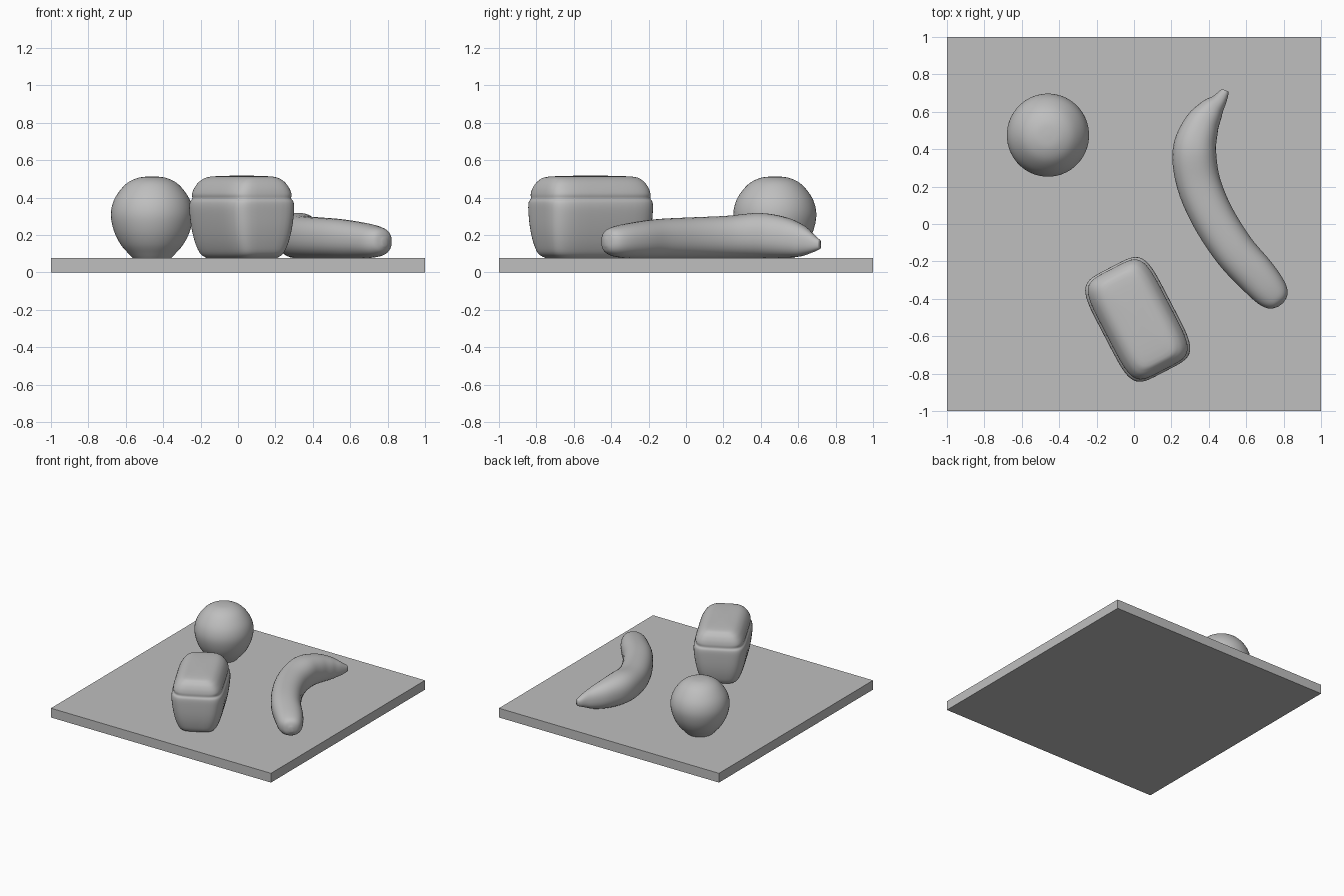
import bpy, bmesh, math
from mathutils import Vector

if "Cube" in bpy.data.objects:
    bpy.data.objects.remove(bpy.data.objects["Cube"])

grey = bpy.data.materials.new("plain grey")
grey.diffuse_color = (0.52, 0.52, 0.52, 1)
grey.use_nodes = True
grey.node_tree.nodes["Principled BSDF"].inputs["Base Color"].default_value = grey.diffuse_color


def finish(name, bm, smooth=True):
    bmesh.ops.recalc_face_normals(bm, faces=bm.faces)
    me = bpy.data.meshes.new(name)
    bm.to_mesh(me)
    bm.free()
    ob = bpy.data.objects.new(name, me)
    bpy.context.collection.objects.link(ob)
    me.materials.append(grey)
    for p in me.polygons:
        p.use_smooth = smooth
    return ob


def spline(rows, steps):
    """Catmull-Rom interpolation through rows of numbers."""
    out = []
    for i in range(len(rows) - 1):
        a, b, c, d = (rows[min(max(i + k, 0), len(rows) - 1)] for k in (-1, 0, 1, 2))
        for s in range(steps):
            t = s / steps
            out.append([0.5 * (2 * q + (r - p) * t + (2 * p - 5 * q + 4 * r - u) * t * t
                               + (3 * q - p - 3 * r + u) * t ** 3)
                        for p, q, r, u in zip(a, b, c, d)])
    return out + [list(rows[-1])]


def superellipse(power, n):
    pts = []
    for k in range(n):
        t = 2 * math.pi * (k + 0.5) / n
        c, s = math.cos(t), math.sin(t)
        pts.append((math.copysign(abs(c) ** (2 / power), c),
                    math.copysign(abs(s) ** (2 / power), s)))
    return pts


def loft(name, rings):
    """Skin a list of rings and close both ends."""
    bm = bmesh.new()
    loops = [[bm.verts.new(p) for p in ring] for ring in rings]
    n = len(loops[0])
    for a, b in zip(loops, loops[1:]):
        for k in range(n):
            bm.faces.new((a[k], a[(k + 1) % n], b[(k + 1) % n], b[k]))
    bm.faces.new(loops[0])
    bm.faces.new(loops[-1])
    return finish(name, bm)


def upright(name, cx, cy, angle, power, profile, n=48):
    """Stack of rounded outlines; profile rows are half width, half depth, height."""
    ca, sa = math.cos(angle), math.sin(angle)
    outline = superellipse(power, n)
    rings = [[(cx + u * a * ca - v * b * sa, cy + u * a * sa + v * b * ca, z)
              for u, v in outline] for a, b, z in spline(profile, 4)]
    return loft(name, rings)


# Square board
bm = bmesh.new()
bmesh.ops.create_cube(bm, size=1)
for v in bm.verts:
    v.co = (v.co.x * 2, v.co.y * 2, (v.co.z + 0.5) * 0.076)
finish("board", bm, smooth=False)

# Round fruit, slightly narrowed at the foot
fruit = [(0.10, 0.074), (0.125, 0.10), (0.168, 0.15), (0.203, 0.22), (0.22, 0.30),
         (0.210, 0.37), (0.178, 0.43), (0.13, 0.48), (0.07, 0.507), (0.01, 0.513)]
upright("round_fruit", -0.46, 0.475, 0, 2, [(r, r * 1.01, z) for r, z in fruit])

# Small loaf with a crease below its domed crust
loaf = [(0.115, 0.23, 0.074), (0.145, 0.272, 0.10), (0.17, 0.294, 0.16),
        (0.188, 0.308, 0.24), (0.199, 0.314, 0.33), (0.196, 0.313, 0.375),
        (0.184, 0.304, 0.395), (0.186, 0.304, 0.42), (0.172, 0.295, 0.455),
        (0.145, 0.272, 0.49), (0.10, 0.225, 0.512), (0.01, 0.04, 0.518)]
upright("loaf", 0.02, -0.51, math.radians(27.5), 5, loaf)

# Banana: x, y, half width, bottom, top along its curve
banana = [(0.785, -0.432, 0.015, 0.14, 0.18), (0.772, -0.415, 0.062, 0.105, 0.225),
          (0.735, -0.368, 0.092, 0.083, 0.248), (0.655, -0.275, 0.107, 0.075, 0.268),
          (0.535, -0.14, 0.112, 0.074, 0.286), (0.42, 0.04, 0.115, 0.074, 0.295),
          (0.345, 0.22, 0.118, 0.074, 0.303), (0.323, 0.39, 0.117, 0.076, 0.318),
          (0.358, 0.52, 0.097, 0.079, 0.298), (0.41, 0.605, 0.07, 0.085, 0.262),
          (0.452, 0.655, 0.043, 0.10, 0.225), (0.478, 0.695, 0.028, 0.115, 0.19),
          (0.487, 0.715, 0.02, 0.125, 0.175)]
path = spline(banana, 5)
section = superellipse(2.3, 32)
rings = []
for i, (x, y, w, lo, hi) in enumerate(path):
    p, q = path[max(i - 1, 0)], path[min(i + 1, len(path) - 1)]
    d = Vector((q[0] - p[0], q[1] - p[1])).normalized()
    rings.append([(x - d.y * u * w, y + d.x * u * w, (lo + hi) / 2 + v * (hi - lo) / 2)
                  for u, v in section])
loft("banana", rings)
